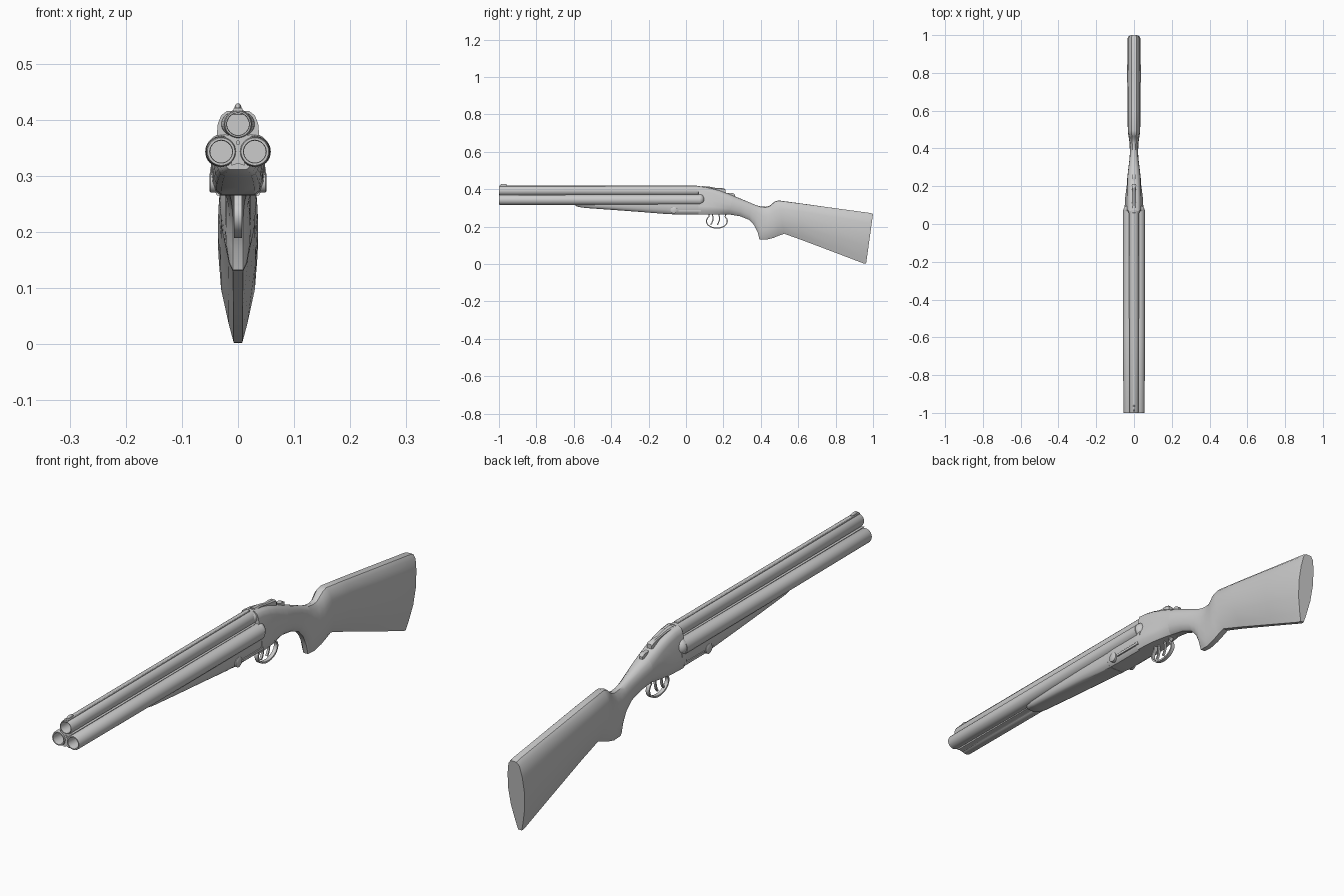
import bpy, bmesh, math
from mathutils import Vector

if "Cube" in bpy.data.objects:
    bpy.data.objects.remove(bpy.data.objects["Cube"])


def finish(ob, angle=38):
    bpy.ops.object.select_all(action='DESELECT')
    ob.select_set(True)
    bpy.context.view_layer.objects.active = ob
    bpy.ops.object.shade_smooth_by_angle(angle=math.radians(angle))
    return ob


def loft(name, rings, angle=38):
    """Skin equal-length closed rings and cap both ends."""
    bm = bmesh.new()
    vs = [[bm.verts.new(p) for p in r] for r in rings]
    n = len(rings[0])
    for a, b in zip(vs, vs[1:]):
        for i in range(n):
            j = (i + 1) % n
            bm.faces.new((a[i], a[j], b[j], b[i]))
    bm.faces.new(vs[0])
    bm.faces.new(vs[-1])
    bmesh.ops.recalc_face_normals(bm, faces=bm.faces)
    me = bpy.data.meshes.new(name)
    bm.to_mesh(me)
    bm.free()
    ob = bpy.data.objects.new(name, me)
    bpy.context.collection.objects.link(ob)
    return finish(ob, angle)


def circle_y(x, y, z, r, n=32):
    return [(x + r * math.cos(2 * math.pi * i / n), y, z + r * math.sin(2 * math.pi * i / n)) for i in range(n)]


def circle_x(x, y, z, r, n=24):
    return [(x, y + r * math.cos(2 * math.pi * i / n), z + r * math.sin(2 * math.pi * i / n)) for i in range(n)]


# Half profiles: (fraction from top to bottom, fraction of half width)
OVAL = [(0, 0), (.02, .4), (.12, .75), (.3, .95), (.5, 1), (.72, .93), (.92, .68), (1, .4), (1, 0)]
LENS = [(0, 0), (0, .35), (.05, .68), (.2, .9), (.42, 1), (.65, .86), (.88, .47), (1, .22), (1, 0)]
FRAME = [(0, 0), (0, .4), (.05, .6), (.15, .72), (.45, .8), (.7, 1), (.85, 1), (1, .75), (1, 0)]
KEEL = [(0, 0), (0, .5), (0, .98), (.15, 1), (.4, 1), (.65, .96), (.88, .84), (1, .65), (1, 0)]


def section(yt, zt, yb, zb, w, a, b, k):
    half = []
    for (t0, u0), (t1, u1) in zip(a, b):
        t, u = t0 + (t1 - t0) * k, u0 + (u1 - u0) * k
        half.append((u * w, yt + (yb - yt) * t, zt + (zb - zt) * t))
    return half + [(-x, y, z) for x, y, z in half[-2:0:-1]]


# Stock with pistol grip
stock = [
    (.25, .367, .23, .265, .036, 0), (.30, .346, .29, .255, .030, 0),
    (.345, .327, .338, .236, .024, 0), (.38, .313, .365, .207, .022, 0),
    (.40, .308, .383, .17, .022, 0), (.425, .306, .393, .132, .023, 0),
    (.445, .31, .43, .13, .025, .1), (.463, .325, .468, .14, .029, .2),
    (.475, .335, .495, .151, .032, .3), (.495, .34, .525, .162, .033, .5),
    (.60, .326, .62, .128, .035, .8), (.80, .298, .80, .06, .036, 1),
    (.985, .273, .95, .003, .035, 1), (1.0, .268, .963, .002, .033, 1)]
loft("stock", [section(*s[:5], OVAL, LENS, s[5]) for s in stock])

# Receiver
frame = [
    (.068, .415, .068, .265, .050, 0), (.10, .412, .10, .265, .049, 0),
    (.14, .404, .14, .265, .047, .1), (.18, .393, .18, .265, .043, .35),
    (.22, .379, .21, .265, .039, .7), (.25, .367, .23, .265, .036, 1)]
loft("receiver", [section(*s[:5], FRAME, OVAL, s[5]) for s in frame])
loft("receiver_bar", [section(y, .33, y, zb, w, KEEL, KEEL, 0)
                      for y, zb, w in ((-.10, .268, .046), (-.06, .265, .048), (.09, .265, .048))])

# Fore-end
fore = [(-.59, .311, .022), (-.575, .305, .032), (-.54, .300, .037),
        (-.40, .290, .042), (-.25, .279, .045), (-.10, .267, .046)]
loft("fore_end", [section(y, .33, y, zb, w, KEEL, KEEL, 0) for y, zb, w in fore])

# Three barrels with recessed bores
for name, x, z, r0, r1 in (("top_barrel", 0, .392, .024, .026),
                           ("left_barrel", -.03, .343, .0255, .0285),
                           ("right_barrel", .03, .343, .0255, .0285)):
    loft(name, [circle_y(x, .075, z, r1), circle_y(x, -.60, z, r1 - .001), circle_y(x, -.995, z, r0 + .001),
                circle_y(x, -1, z, r0 - .001), circle_y(x, -1, z, .0205), circle_y(x, -.996, z, .0195),
                circle_y(x, -.95, z, .0195)])

# Filler web between barrels
half = [(0, .37), (.027, .374), (.008, .352), (.012, .318), (0, .322)]
web = half + [(-x, z) for x, z in half[-2:0:-1]]
loft("barrel_web", [[(x, y, z) for x, z in web] for y in (-.996, .07)])
loft("web_pin", [circle_y(0, y, .359, .004, 16) for y in (-.999, -.98)])


def box(name, x, y0, y1, z0, z1, w, bevel=.002):
    r = [(x - w, z0), (x + w, z0), (x + w, z1), (x - w, z1)]
    ob = loft(name, [[(a, y, c) for a, c in r] for y in (y0, y1)])
    m = ob.modifiers.new("bevel", 'BEVEL')
    m.width, m.segments = bevel, 2
    return ob


def ball(name, loc, scale):
    bpy.ops.mesh.primitive_uv_sphere_add(segments=24, ring_count=12, radius=1, location=loc)
    ob = bpy.context.object
    ob.name, ob.scale = name, scale
    return finish(ob, 60)


# Top rib and front bead
box("top_rib", 0, -.998, .06, .408, .421, .008)
ball("front_bead", (0, -.975, .422), (.006, .018, .007))

# Rounded fences, hinge discs and side bars
for side, s in (("left", -1), ("right", 1)):
    ball(side + "_fence", (s * .029, .075, .345), (.027, .024, .029))
    loft(side + "_hinge_disc", [circle_x(s * .03, -.065, .288, .018), circle_x(s * .049, -.065, .288, .018),
                                circle_x(s * .051, -.065, .288, .015)])
    box(side + "_side_bar", s * .047, -.04, .08, .28, .29, .003, .001)
ball("top_fence", (0, .07, .392), (.030, .03, .024))

# Top lever and safety catch
lever = [(.085, .413, .012), (.12, .411, .009), (.16, .403, .007), (.185, .403, .010), (.205, .399, .012), (.212, .393, .009)]
loft("top_lever", [[(-w, y, z - .016), (w, y, z - .016), (w, y, z), (w * .6, y, z + .004),
                    (-w * .6, y, z + .004), (-w, y, z)] for y, z, w in lever])
catch = [(.225, .381, .006), (.235, .378, .008), (.245, .38, .009), (.256, .377, .009), (.262, .37, .006)]
loft("safety_catch", [[(-w, y, .36), (w, y, .36), (w, y, z), (-w, y, z)] for y, z, w in catch])


def strip(name, path, w, t):
    """Sweep a flat strip along a path in the side plane."""
    rings = []
    for i, (y, z) in enumerate(path):
        a, b = path[max(i - 1, 0)], path[min(i + 1, len(path) - 1)]
        d = Vector((b[0] - a[0], b[1] - a[1])).normalized()
        ny, nz = -d.y * t, d.x * t
        rings.append([(-w, y + ny, z + nz), (w, y + ny, z + nz), (w, y - ny, z - nz), (-w, y - ny, z - nz)])
    return loft(name, rings)


# Trigger guard loop and two triggers
guard = [(.125, .268)] + [(.165 + .056 * math.cos(a), .229 + .037 * math.sin(a))
         for a in [math.radians(140 + i * 260 / 24) for i in range(25)]] + [(.215, .268)]
strip("trigger_guard", guard, .007, .003)
for i, y in enumerate((.14, .175)):
    strip(f"trigger_{i + 1}", [(y, .27), (y + .004, .25), (y + .003, .232), (y - .003, .217), (y - .009, .209)],
          .004, .003)
